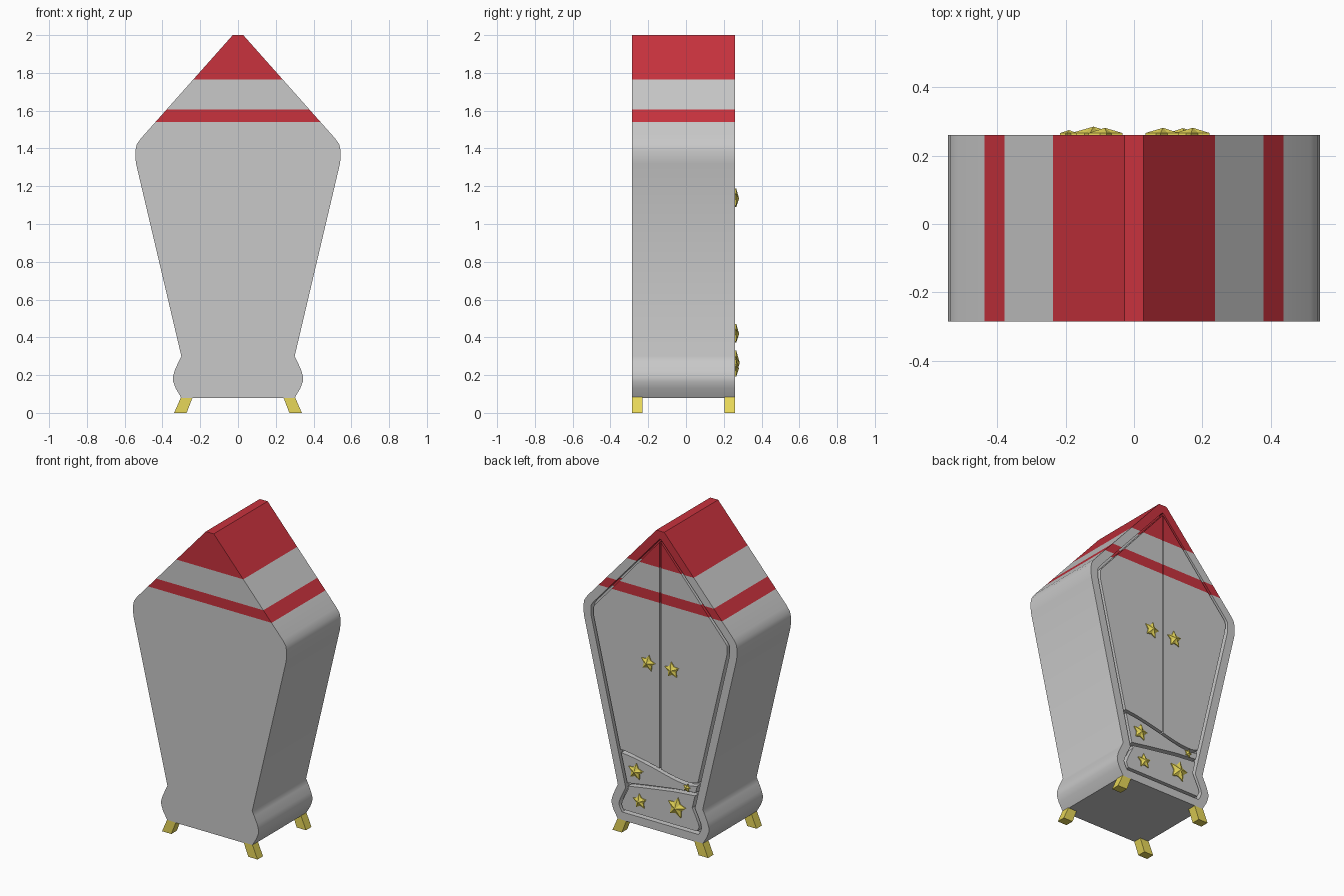
import bpy, bmesh, math
from mathutils import Vector

if "Cube" in bpy.data.objects:
    bpy.data.objects.remove(bpy.data.objects["Cube"])


def material(name, rgb):
    m = bpy.data.materials.new(name)
    m.diffuse_color = (*rgb, 1)
    m.use_nodes = True
    m.node_tree.nodes["Principled BSDF"].inputs["Base Color"].default_value = m.diffuse_color
    return m


GREY = material("light grey", (0.58, 0.58, 0.58))
RED = material("red", (0.58, 0.032, 0.047))
GOLD = material("gold", (0.80, 0.68, 0.10))

FRONT, BACK, FLOOR = -0.285, 0.26, 0.222   # outer faces and recess floor, along y
BANDS = (1.54, 1.605, 1.765)               # heights where the paint changes

# Right half of the cabinet silhouette, bottom to top
HALF = [(0.30, 0.08), (0.33, 0.13), (0.343, 0.165), (0.345, 0.19), (0.335, 0.225),
        (0.315, 0.27), (0.30, 0.30), (0.54, 1.32), (0.543, 1.35), (0.543, 1.39),
        (0.537, 1.42), (0.515, 1.452), (0.028, 2.0)]


def mirrored(half):
    return half + [(-x, z) for x, z in reversed(half)]


def inset_half(d):
    """Right half of the silhouette moved inward by d."""
    pts = [Vector(p) for p in mirrored(HALF)]
    out = []
    for i in range(len(HALF)):
        e1 = (pts[i] - pts[i - 1]).normalized()
        e2 = (pts[i + 1] - pts[i]).normalized()
        n1, n2 = Vector((-e1.y, e1.x)), Vector((-e2.y, e2.x))
        p = pts[i] + (n1 + n2) * d / (1 + n1.dot(n2))
        out.append((max(p.x, 0.004), p.y))
    return out


def finish(bm, name, mats, banded=False, smooth=None):
    bmesh.ops.remove_doubles(bm, verts=bm.verts, dist=0.0005)
    if banded:
        for z in BANDS:
            bmesh.ops.bisect_plane(bm, geom=bm.verts[:] + bm.edges[:] + bm.faces[:],
                                   plane_co=(0, 0, z), plane_no=(0, 0, 1))
        for f in bm.faces:
            z = f.calc_center_median().z
            f.material_index = int(BANDS[0] < z < BANDS[1] or z > BANDS[2])
    bmesh.ops.recalc_face_normals(bm, faces=bm.faces)
    me = bpy.data.meshes.new(name)
    bm.to_mesh(me)
    bm.free()
    for m in mats:
        me.materials.append(m)
    ob = bpy.data.objects.new(name, me)
    bpy.context.collection.objects.link(ob)
    if smooth:
        bpy.ops.object.select_all(action='DESELECT')
        ob.select_set(True)
        bpy.context.view_layer.objects.active = ob
        bpy.ops.object.shade_smooth_by_angle(angle=math.radians(smooth))
    return ob


def loft(loops):
    """Closed solid through loops of equal length."""
    bm = bmesh.new()
    rings = [[bm.verts.new(p) for p in loop] for loop in loops]
    n = len(rings[0])
    for a, b in zip(rings, rings[1:]):
        for i in range(n):
            j = (i + 1) % n
            bm.faces.new((a[i], a[j], b[j], b[i]))
    bm.faces.new(rings[0])
    bm.faces.new(rings[-1])
    return bm


def at_y(poly, y):
    return [(x, y, z) for x, z in poly]


def lerp_table(table, t):
    if t <= table[0][0]:
        return table[0][1]
    for (a, va), (b, vb) in zip(table, table[1:]):
        if t <= b:
            return va + (vb - va) * (t - a) / (b - a)
    return table[-1][1]


# Cabinet body with a recess sunk into the +y side
outer, rim = mirrored(HALF), mirrored(inset_half(0.052))
finish(loft([at_y(outer, FRONT), at_y(outer, BACK), at_y(rim, BACK), at_y(rim, FLOOR)]),
       "cabinet_body", [GREY, RED], banded=True, smooth=42)

# Door and drawer fronts fill the recess, leaving narrow grooves
INNER = inset_half(0.070)
WIDTHS = [(z, x) for x, z in INNER]
GAP = 0.010


def width(z):
    return lerp_table(WIDTHS, z)


def wave(x):    # lower edge of the doors
    return lerp_table([(-0.27, 0.450), (-0.22, 0.437), (-0.17, 0.437), (-0.11, 0.445),
                       (-0.04, 0.460), (0.04, 0.480), (0.12, 0.497), (0.20, 0.512),
                       (0.27, 0.520)], x)


def divider(x):  # seam between the two drawers
    return lerp_table([(-0.27, 0.385), (-0.1, 0.37), (0.1, 0.34), (0.25, 0.315)], x)


def panel(name, low, high, left=None, right=None):
    """Front panel between two height curves; open sides follow the silhouette."""
    def limits(curve):
        z_r, z_l = curve(0.26), curve(-0.26)
        return (-width(z_l) if left is None else left,
                width(z_r) if right is None else right)

    def span(curve):
        a, b = limits(curve)
        xs = [a + (b - a) * i / 12 for i in range(13)]
        return [(x, curve(x)) for x in xs]

    bottom, top = span(low), span(high)
    poly = list(bottom)
    if right is None:
        poly += [(x, z) for x, z in INNER if bottom[-1][1] + .001 < z < top[-1][1] - .001]
    poly += reversed(top)
    if left is None:
        poly += [(-x, z) for x, z in reversed(INNER)
                 if bottom[0][1] + .001 < z < top[0][1] - .001]
    # Drop repeated points where an edge shrinks to a tip
    clean = [p for i, p in enumerate(poly) if math.dist(p, poly[i - 1]) > 0.001]
    finish(loft([at_y(clean, FLOOR - 0.004), at_y(clean, BACK)]), name, [GREY, RED],
           banded=True, smooth=30)


def door_low(x):
    return wave(x) + GAP


def door_top(x):
    return INNER[-1][1]


panel("door_left", door_low, door_top, right=-0.004)
panel("door_right", door_low, door_top, left=0.004)
panel("upper_drawer", lambda x: divider(x) + GAP, lambda x: wave(x) - GAP)
panel("lower_drawer", lambda x: INNER[0][1], lambda x: divider(x) - GAP)


# Star-shaped knobs
def star(name, x, z, r, tilt=0.0):
    def ring(scale, y):
        pts = []
        for i in range(10):
            a = math.pi / 2 + tilt + i * math.pi / 5
            k = r * scale * (1 if i % 2 == 0 else 0.56)
            pts.append((x + k * math.cos(a), y, z + k * math.sin(a)))
        return pts
    bm = loft([ring(1, BACK - 0.003), ring(1, BACK + 0.006)])
    bm.faces.ensure_lookup_table()
    cap = bm.faces[-1]
    tip = bmesh.ops.poke(bm, faces=[cap])["verts"][0]
    tip.co = (x, BACK + 0.008 + 0.25 * r, z)
    finish(bm, name, [GOLD])


for i, (x, z, r, t) in enumerate([(0.085, 1.135, 0.052, 0.15), (-0.085, 1.135, 0.052, -0.1),
                                  (0.172, 0.418, 0.053, 0.1), (-0.19, 0.410, 0.026, 0.2),
                                  (0.143, 0.235, 0.048, -0.1), (-0.118, 0.265, 0.066, 0.15)]):
    star(f"star_knob_{i + 1}", x, z, r, t)

# Four splayed feet
for side, sx in (("right", 1), ("left", -1)):
    for place, y0 in (("front", FRONT), ("back", BACK - 0.055)):
        def foot_ring(x0, x1, z):
            return [(sx * x0, y0, z), (sx * x1, y0, z),
                    (sx * x1, y0 + 0.055, z), (sx * x0, y0 + 0.055, z)]
        finish(loft([foot_ring(0.272, 0.338, 0.0), foot_ring(0.24, 0.302, 0.083)]),
               f"{place}_{side}_foot", [GOLD])
